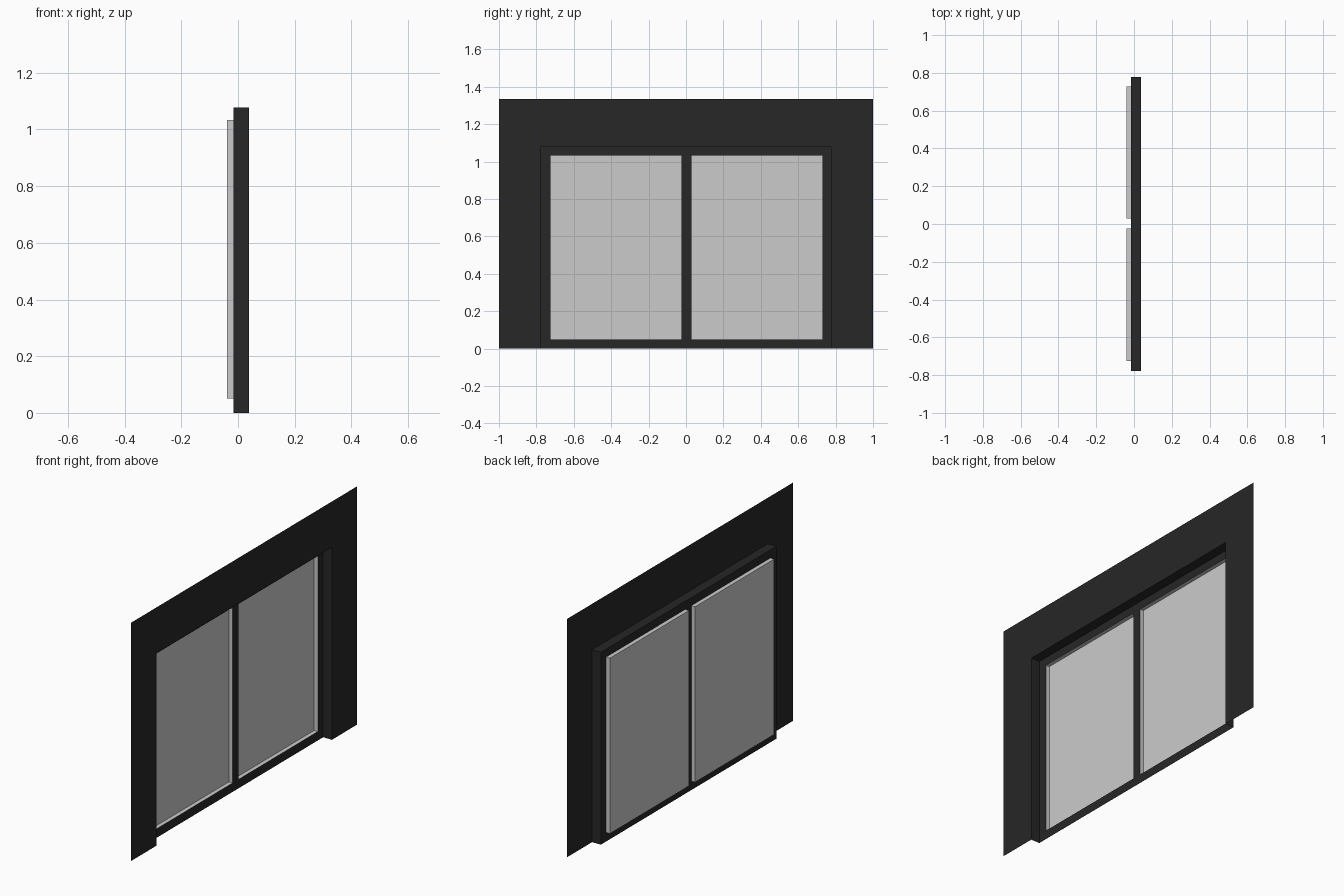
import bpy, bmesh

if "Cube" in bpy.data.objects:
    bpy.data.objects.remove(bpy.data.objects["Cube"])

X_WALL, X_FRAME, X_GLASS = 0.038, -0.016, -0.039
TOP = 1.335
OPEN = (-0.777, 0.777, 0.0, 1.078)          # recess outline: y0, y1, z0, z1
PANES = [(-0.724, -0.024, 0.05, 1.033), (0.029, 0.729, 0.05, 1.033)]

black = bpy.data.materials.new("black_paint")
black.diffuse_color = (0.02, 0.02, 0.02, 1)
black.use_nodes = True
black.node_tree.nodes["Principled BSDF"].inputs["Base Color"].default_value = black.diffuse_color


def quad(bm, pts):
    bm.faces.new([bm.verts.new(p) for p in pts])


def sheet(bm, x, ys, zs, holes=()):
    """Flat panel facing +x, divided on a grid with the hole cells left out."""
    for i, (y0, y1) in enumerate(zip(ys, ys[1:])):
        for j, (z0, z1) in enumerate(zip(zs, zs[1:])):
            if (i, j) not in holes:
                quad(bm, [(x, y0, z0), (x, y1, z0), (x, y1, z1), (x, y0, z1)])


def reveal(bm, rect, xf, xb, floor=True):
    """Inner side walls of a recess running from xf back to xb."""
    y0, y1, z0, z1 = rect
    path = [(y0, z0), (y0, z1), (y1, z1), (y1, z0)]
    if floor:
        path.append(path[0])
    for (a, b), (c, d) in zip(path, path[1:]):
        quad(bm, [(xf, a, b), (xf, c, d), (xb, c, d), (xb, a, b)])


def finish(bm, name, mat=None):
    bmesh.ops.remove_doubles(bm, verts=bm.verts, dist=1e-5)
    me = bpy.data.meshes.new(name)
    bm.to_mesh(me)
    bm.free()
    if mat:
        me.materials.append(mat)
    bpy.context.collection.objects.link(bpy.data.objects.new(name, me))


# Wall sheet around the opening
bm = bmesh.new()
sheet(bm, X_WALL, [-1, OPEN[0], OPEN[1], 1], [0, OPEN[3], TOP], {(1, 0)})
finish(bm, "wall", black)

# Recessed window frame: jambs, head and bars, open underneath
bm = bmesh.new()
reveal(bm, OPEN, X_WALL, X_FRAME, floor=False)
(a, b, z0, z1), (c, d, _, _) = PANES
sheet(bm, X_FRAME, [OPEN[0], a, b, c, d, OPEN[1]], [0, z0, z1, OPEN[3]],
      {(1, 1), (3, 1)})
finish(bm, "window_frame", black)

# Sunken panes
for side, rect in zip(("left", "right"), PANES):
    bm = bmesh.new()
    reveal(bm, rect, X_FRAME, X_GLASS)
    sheet(bm, X_GLASS, rect[:2], rect[2:])
    finish(bm, "pane_" + side)
